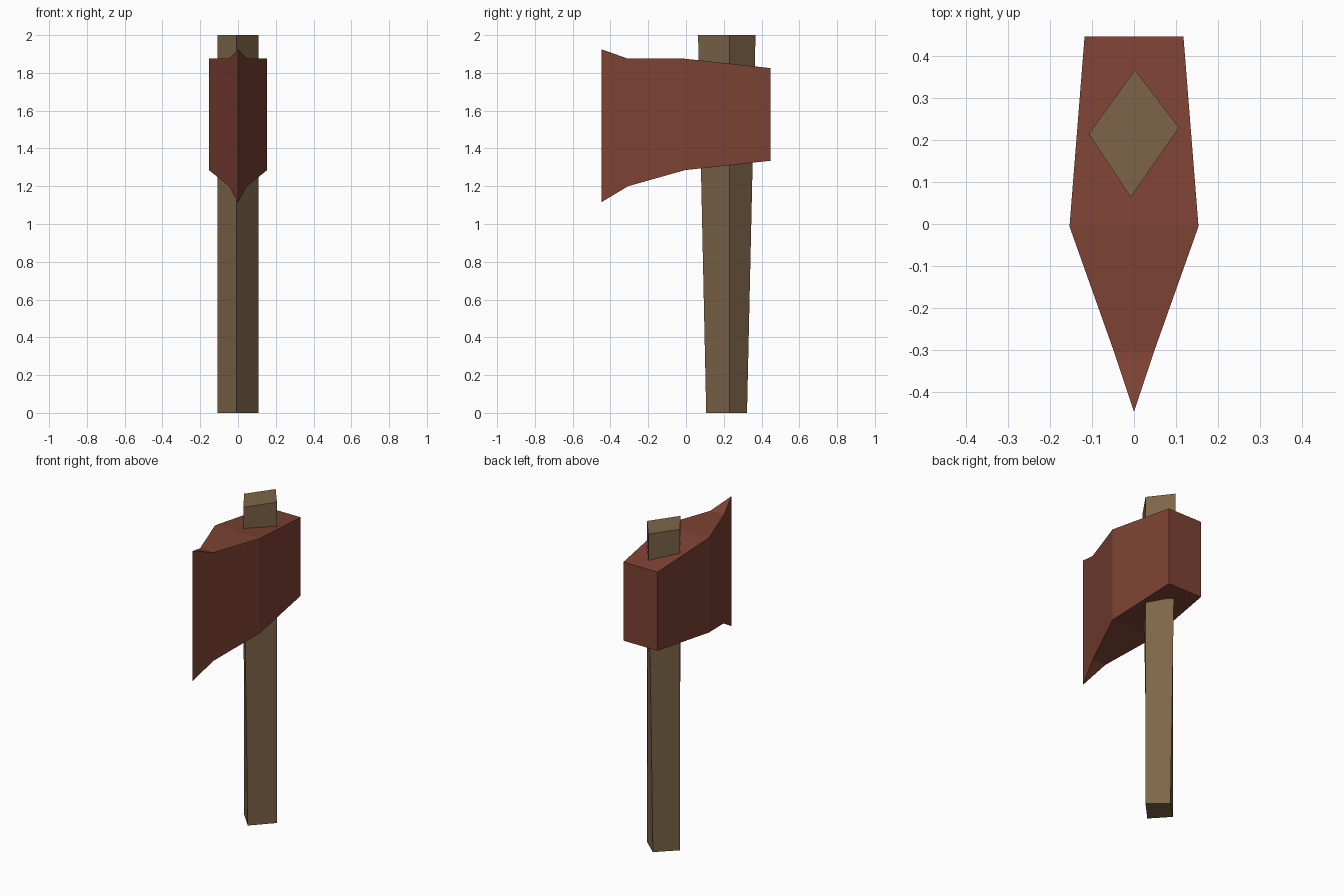
import bpy, bmesh

if "Cube" in bpy.data.objects:
    bpy.data.objects.remove(bpy.data.objects["Cube"])


def material(name, rgb):
    # sRGB 0-255 to linear
    lin = [((c / 255 + 0.055) / 1.055) ** 2.4 for c in rgb]
    m = bpy.data.materials.new(name)
    m.diffuse_color = (*lin, 1)
    m.use_nodes = True
    m.node_tree.nodes["Principled BSDF"].inputs["Base Color"].default_value = m.diffuse_color
    return m


def loft(name, sections, mat):
    """Skin a closed solid through matching rings of points."""
    bm = bmesh.new()
    rings = [[bm.verts.new(p) for p in s] for s in sections]
    n = len(rings[0])
    for a, b in zip(rings, rings[1:]):
        for i in range(n):
            j = (i + 1) % n
            bm.faces.new((a[i], a[j], b[j], b[i]))
    bm.faces.new(rings[0][::-1])
    bm.faces.new(rings[-1])
    # the cutting edge has no width: collapse it to a line
    bmesh.ops.remove_doubles(bm, verts=bm.verts, dist=0.0005)
    bmesh.ops.recalc_face_normals(bm, faces=bm.faces)
    me = bpy.data.meshes.new(name)
    bm.to_mesh(me)
    bm.free()
    me.materials.append(mat)
    ob = bpy.data.objects.new(name, me)
    bpy.context.collection.objects.link(ob)
    return ob


wood = material("brown wood", (125, 101, 72))
rust = material("rust red", (125, 66, 51))

# Handle: slightly skewed diamond section, deeper at the top
loft("handle", [
    [(0.002, y1, z), (-0.108, 0.215, z), (-0.008, y0, z), (0.108, 0.23, z)]
    for z, y0, y1 in ((0, 0.107, 0.323), (2, 0.064, 0.368))
], wood)

# Axe head: y, half width, bottom, top
stations = [
    (-0.448, 0.0, 1.115, 1.925),
    (-0.307, 0.047, 1.20, 1.875),
    (-0.006, 0.154, 1.285, 1.875),
    (0.448, 0.118, 1.335, 1.825),
]
loft("axe_head", [
    [(-w, y, b), (w, y, b), (w, y, t), (-w, y, t)] for y, w, b, t in stations
], rust)
